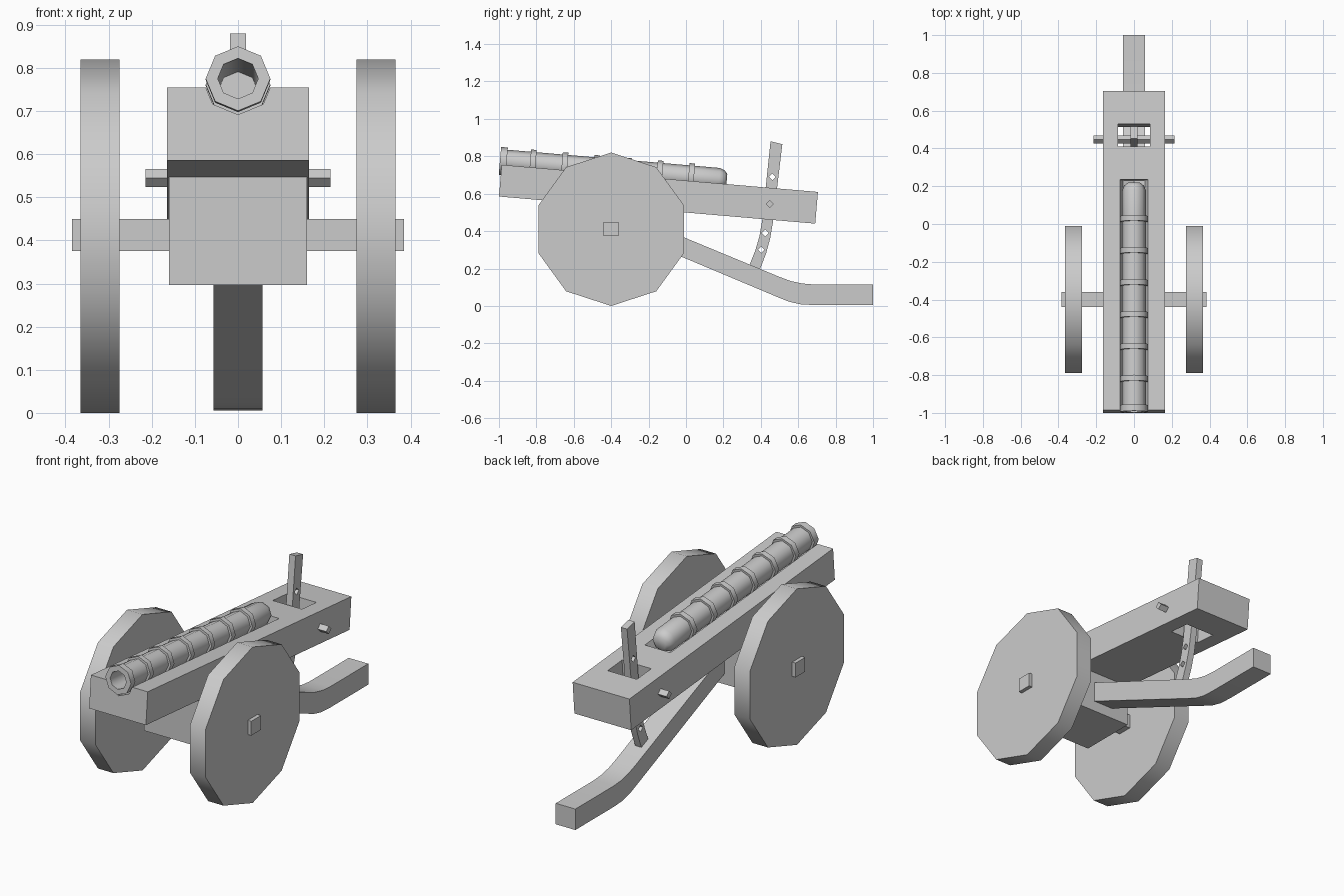
import bpy, bmesh, math
from mathutils import Matrix, Vector

cube = bpy.data.objects.get("Cube")
if cube:
    bpy.data.objects.remove(cube, do_unlink=True)

grey = bpy.data.materials.new("plain grey")
grey.use_nodes = True
colour = (0.6, 0.6, 0.6, 1)
grey.diffuse_color = colour
grey.node_tree.nodes["Principled BSDF"].inputs["Base Color"].default_value = colour

# The bed and barrel slope down toward the back
TILT = Matrix.Translation((0, -1, 0.585)) @ Matrix.Rotation(math.radians(-4.9), 4, 'X')


def finish(name, bm, matrix=Matrix(), smooth=None):
    bmesh.ops.recalc_face_normals(bm, faces=bm.faces)
    mesh = bpy.data.meshes.new(name)
    bm.to_mesh(mesh)
    bm.free()
    mesh.materials.append(grey)
    ob = bpy.data.objects.new(name, mesh)
    bpy.context.collection.objects.link(ob)
    ob.matrix_world = matrix
    if smooth:
        bpy.ops.object.select_all(action='DESELECT')
        ob.select_set(True)
        bpy.context.view_layer.objects.active = ob
        bpy.ops.object.shade_smooth_by_angle(angle=math.radians(smooth))
    return ob


def box(name, low, high, matrix=Matrix()):
    bm = bmesh.new()
    low, high = Vector(low), Vector(high)
    bmesh.ops.create_cube(bm, size=1)
    for v in bm.verts:
        v.co = (low + high) / 2 + v.co * (high - low)
    return finish(name, bm, matrix)


def extrude_x(name, outline, x0, x1, smooth=None):
    """Extrude a (y, z) outline from x0 to x1."""
    bm = bmesh.new()
    face = bm.faces.new([bm.verts.new((x0, y, z)) for y, z in outline])
    new = bmesh.ops.extrude_face_region(bm, geom=[face])["geom"]
    bmesh.ops.translate(bm, vec=(x1 - x0, 0, 0),
                        verts=[v for v in new if isinstance(v, bmesh.types.BMVert)])
    return finish(name, bm, smooth=smooth)


def polygon(y, z, radius, sides):
    steps = [2 * math.pi * i / sides for i in range(sides)]
    return [(y + radius * math.sin(a), z + radius * math.cos(a)) for a in steps]


def lathe(name, profile, height, matrix, sides=8, smooth=None):
    """Revolve (y, radius) points around the y direction."""
    bm = bmesh.new()
    rings = []
    for y, r in profile:
        rings.append([bm.verts.new((x, y, z)) for x, z in polygon(0, height, r, sides)])
    for a, b in zip(rings, rings[1:]):
        for i in range(sides):
            j = (i + 1) % sides
            bm.faces.new((a[i], a[j], b[j], b[i]))
    bm.faces.new(rings[0])
    bm.faces.new(rings[-1])
    return finish(name, bm, matrix, smooth)


def cut(target, cutter):
    mod = target.modifiers.new("cut " + cutter.name, 'BOOLEAN')
    mod.operation = 'DIFFERENCE'
    mod.solver = 'EXACT'
    mod.object = cutter
    cutter.hide_render = True
    cutter.hide_viewport = True
    cutter.display_type = 'WIRE'


# Bed with a barrel groove and a slot for the lever
AXIS = 0.19
bed = box("bed", (-0.165, 0, 0), (0.165, 1.697, 0.17), TILT)
cut(bed, lathe("groove_cutter", [(-0.1, 0.083), (1.225, 0.083)], AXIS, TILT))
cut(bed, box("slot_cutter", (-0.085, 1.4, -0.1), (0.085, 1.52, 0.3), TILT))

# Banded barrel with an open bore and a rounded breech
THIN, BAND = 0.063, 0.075
profile = [(0.35, 0.047), (-0.011, 0.047), (-0.011, BAND), (0.025, BAND), (0.025, THIN)]
for k in range(6):
    y = 0.165 + 0.17 * k
    profile += [(y - 0.015, THIN), (y - 0.015, BAND), (y + 0.015, BAND), (y + 0.015, THIN)]
profile += [(1.165, THIN), (1.19, 0.053), (1.206, 0.035)]
lathe("barrel", profile, AXIS, TILT, smooth=50)

# Wheels, axle and axle block
for side, name in ((1, "left_wheel"), (-1, "right_wheel")):
    extrude_x(name, polygon(-0.4, 0.41, 0.41, 10), side * 0.275, side * 0.365, smooth=50)
box("axle", (-0.385, -0.44, 0.375), (0.385, -0.36, 0.45))
box("axle_block", (-0.16, -0.55, 0.297), (0.16, -0.24, 0.56))

# Trail that bends flat onto the ground
top = [(-0.35, 0.507), (0.5, 0.155), (0.56, 0.133), (0.62, 0.12), (0.68, 0.115), (1, 0.115)]
bottom = [(1, 0.005), (0.68, 0.005), (0.61, 0.009), (0.55, 0.023), (0.49, 0.047), (-0.35, 0.4)]
extrude_x("trail", top + bottom, -0.057, 0.057, smooth=40)

# Curved elevating lever with pin holes
back = [(0.515, 0.865), (0.466, 0.455), (0.45, 0.36), (0.428, 0.28), (0.395, 0.195)]
front = [(0.338, 0.215), (0.37, 0.295), (0.392, 0.37), (0.408, 0.46), (0.452, 0.88)]
lever = extrude_x("lever", back + front, -0.018, 0.018, smooth=40)
for i, (y, z) in enumerate(((0.462, 0.69), (0.424, 0.39), (0.402, 0.3))):
    cut(lever, extrude_x(f"hole_cutter_{i}", polygon(y, z, 0.018, 4), -0.1, 0.1))

# Square pin through the bed and lever
extrude_x("pin", polygon(0.447, 0.545, 0.021, 4), -0.215, 0.215)
